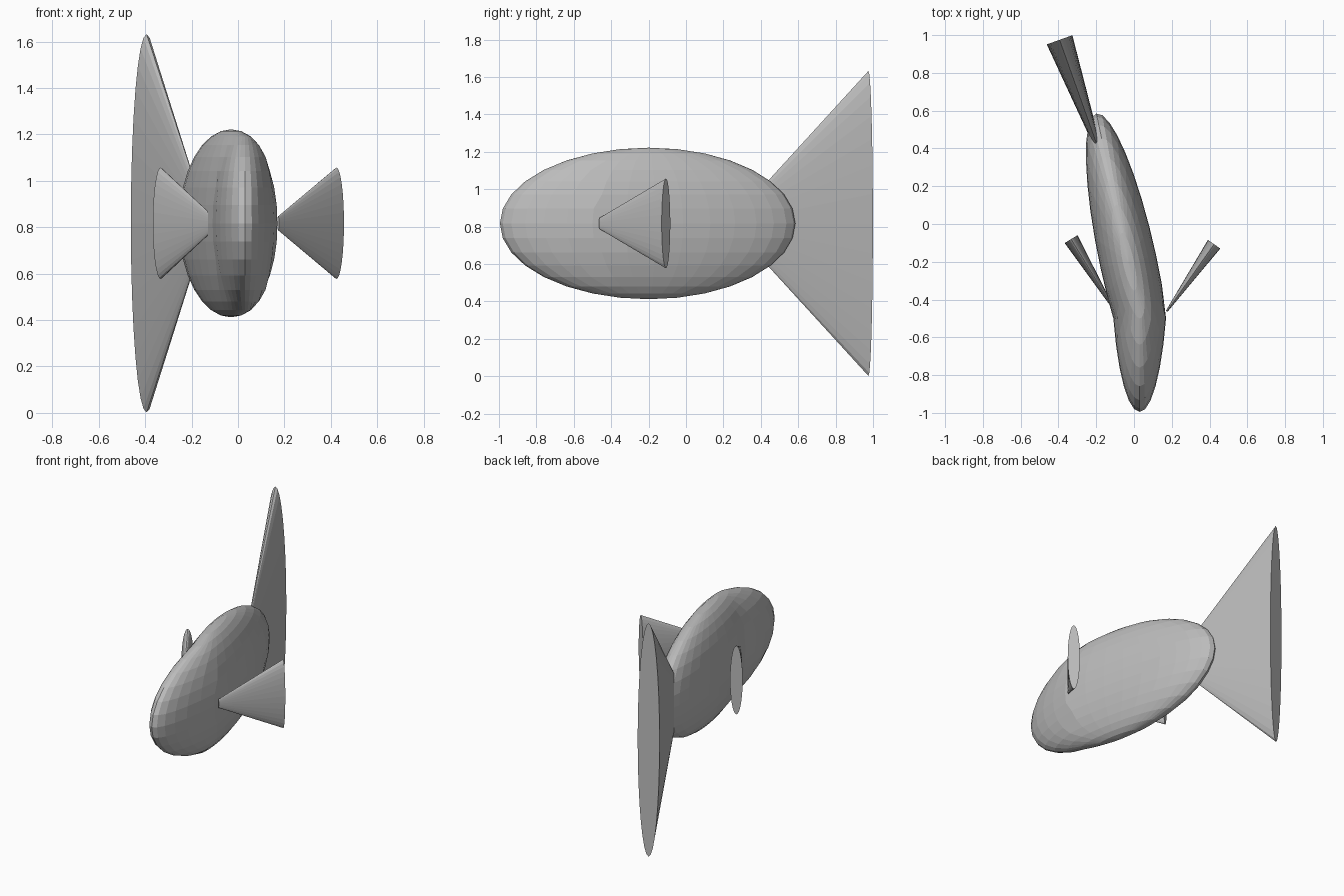
import bpy
import math
from mathutils import Vector, Matrix

cube = bpy.data.objects.get("Cube")
if cube:
    bpy.data.objects.remove(cube, do_unlink=True)

MID = 0.817  # height of the long axis

grey = bpy.data.materials.new("plain grey")
grey.use_nodes = True
colour = (0.5, 0.5, 0.5, 1)
grey.diffuse_color = colour
grey.node_tree.nodes["Principled BSDF"].inputs["Base Color"].default_value = colour


def finish(name):
    obj = bpy.context.object
    obj.name = name
    obj.data.materials.append(grey)
    return obj


def fan(name, tip, end, thick, height, ratio):
    """Flattened cone widening from tip to end, both given as (x, y)."""
    a, b = Vector((*tip, MID)), Vector((*end, MID))
    axis = (b - a).normalized()
    side = Vector((0, 0, 1)).cross(axis)
    bpy.ops.mesh.primitive_cone_add(vertices=32, radius1=ratio, radius2=1,
                                    depth=(b - a).length)
    obj = finish(name)
    # Columns are thickness, height and length, kept right-handed
    basis = Matrix((-side * thick, Vector((0, 0, height)), axis)).transposed()
    if basis.determinant() < 0:
        basis = Matrix((side * thick, Vector((0, 0, height)), axis)).transposed()
    obj.data.transform(Matrix.Translation((a + b) / 2) @ basis.to_4x4())


# Body: a flattened ellipsoid with its rear part swung about a hinge
bpy.ops.mesh.primitive_uv_sphere_add(segments=32, ring_count=16, radius=1)
body = finish("body")
hinge = Vector((0.03, -0.477, MID))
swing = Matrix.Rotation(math.radians(12.2), 3, "Z")
for v in body.data.vertices:
    p = Vector((0.03 + v.co.x * 0.151, v.co.y * 0.802 - 0.193, MID + v.co.z * 0.405))
    v.co = hinge + swing @ (p - hinge) if p.y > hinge.y else p

# Tail and side fins
fan("tail_fin", (-0.155, 0.305), (-0.394, 0.975), 0.072, 0.815, 0.1)
fan("left_fin", (0.173, -0.462), (0.424, -0.107), 0.04, 0.24, 0.125)
fan("right_fin", (-0.107, -0.45), (-0.333, -0.08), 0.04, 0.24, 0.125)
